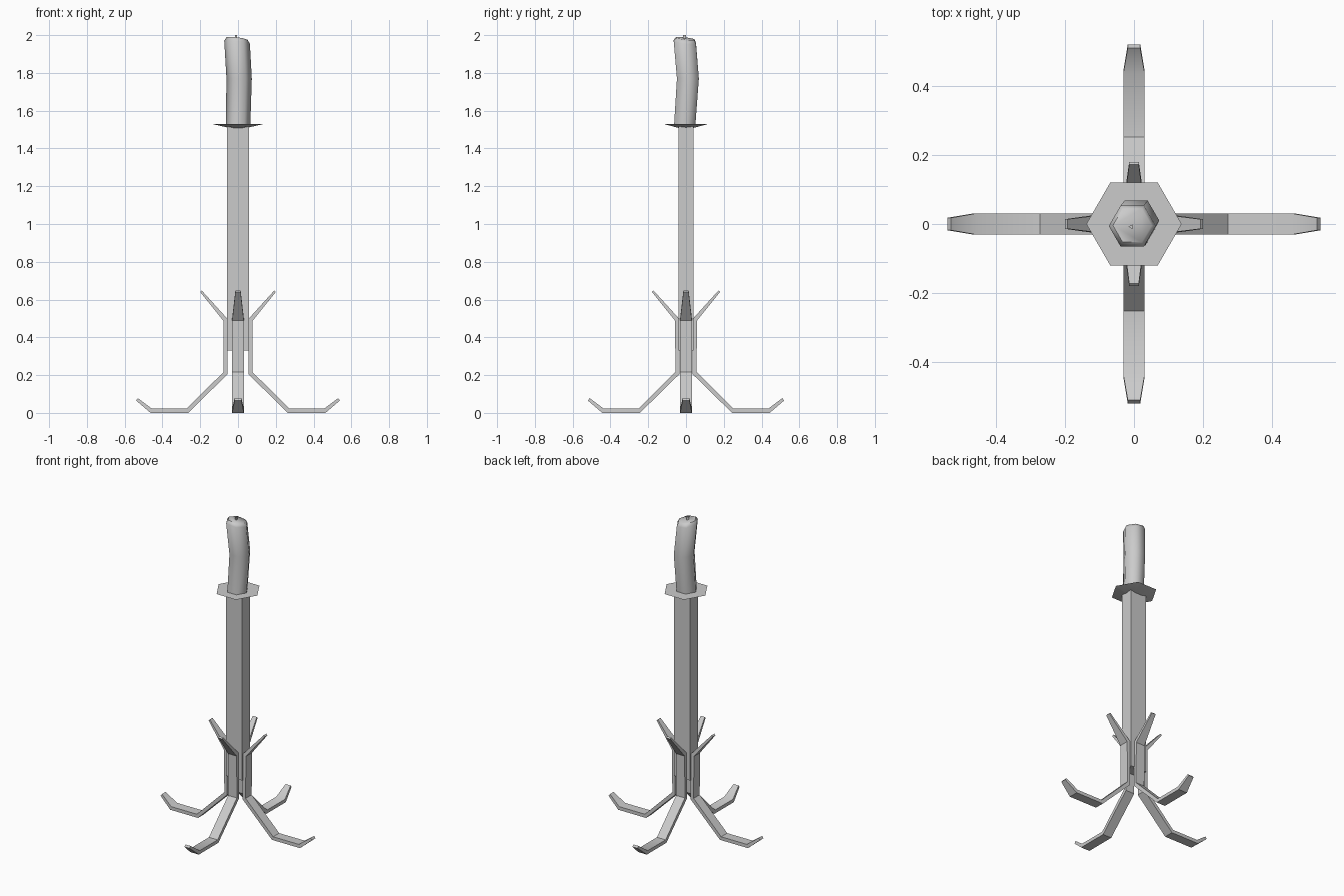
import bpy
import bmesh
from math import cos, sin, pi, radians
from mathutils import Matrix, Vector

old = bpy.data.objects.get("Cube")
if old:
    bpy.data.objects.remove(old, do_unlink=True)

grey = bpy.data.materials.new("plain grey")
grey.use_nodes = True
grey.diffuse_color = (0.6, 0.6, 0.6, 1)
grey.node_tree.nodes["Principled BSDF"].inputs["Base Color"].default_value = (0.6, 0.6, 0.6, 1)


def loft(name, rings, smooth=38, turn=0):
    """Skin a list of equal-sized point rings, cap both ends."""
    bm = bmesh.new()
    loops = [[bm.verts.new(p) for p in ring] for ring in rings]
    n = len(loops[0])
    for a, b in zip(loops, loops[1:]):
        for i in range(n):
            j = (i + 1) % n
            bm.faces.new((a[i], a[j], b[j], b[i]))
    bm.faces.new(loops[0][::-1])
    bm.faces.new(loops[-1])
    bmesh.ops.recalc_face_normals(bm, faces=bm.faces)
    bm.transform(Matrix.Rotation(turn, 4, "Z"))
    mesh = bpy.data.meshes.new(name)
    bm.to_mesh(mesh)
    bm.free()
    mesh.materials.append(grey)
    obj = bpy.data.objects.new(name, mesh)
    bpy.context.collection.objects.link(obj)
    if smooth:
        bpy.ops.object.select_all(action="DESELECT")
        obj.select_set(True)
        bpy.context.view_layer.objects.active = obj
        bpy.ops.object.shade_smooth_by_angle(angle=radians(smooth))
    return obj


def ring(x, y, z, r, sides=6, tilt=0.0, start=0.0):
    """Regular polygon; tilt lowers it towards +x and +y."""
    pts = []
    for i in range(sides):
        a = start + 2 * pi * i / sides
        dx, dy = r * cos(a), r * sin(a)
        pts.append(Vector((x + dx, y + dy, z - tilt * (dx + dy))))
    return pts


# Square-cut post
def box_ring(z):
    return [(sx * 0.058, sy * 0.04, z) for sx, sy in ((-1, -1), (1, -1), (1, 1), (-1, 1))]


loft("post", [box_ring(0.33), box_ring(1.515)], smooth=0)

# Shallow hexagonal drip dish
loft("drip_dish", [ring(0, 0, 1.505, 0.03), ring(0, 0, 1.53, 0.138)])

# Bent candle with a slanted, chamfered top
loft("candle", [
    ring(0, -0.007, 1.52, 0.065),
    ring(0.006, 0.01, 1.77, 0.067),
    ring(-0.005, -0.006, 1.962, 0.068, tilt=0.12),
    ring(-0.005, -0.004, 1.982, 0.056, tilt=0.12),
], smooth=62)
loft("wick", [ring(-0.008, -0.008, z, 0.008, 3, start=pi) for z in (1.97, 2.0)], smooth=0)

# Leg stations: outer radius, z, inner radius, z, half width
LEG = [
    (0.200, 0.640, 0.192, 0.648, 0.014),
    (0.078, 0.488, 0.056, 0.498, 0.031),
    (0.076, 0.217, 0.055, 0.205, 0.031),
    (0.272, 0.022, 0.264, 0.000, 0.031),
    (0.455, 0.022, 0.463, 0.000, 0.031),
    (0.530, 0.078, 0.540, 0.066, 0.018),
]


def leg(name, turn, shift):
    rings = []
    for ro, zo, ri, zi, w in LEG:
        ro, ri = ro - shift, ri - shift
        rings.append([(ro, -w, zo), (ro, w, zo), (ri, w, zi), (ri, -w, zi)])
    loft(name, rings, turn=turn)


# Front and back legs sit closer in, against the thinner sides of the post
for i, side in enumerate(("left", "back", "right", "front")):
    leg(side + "_leg", i * pi / 2, 0.02 * (i % 2))
